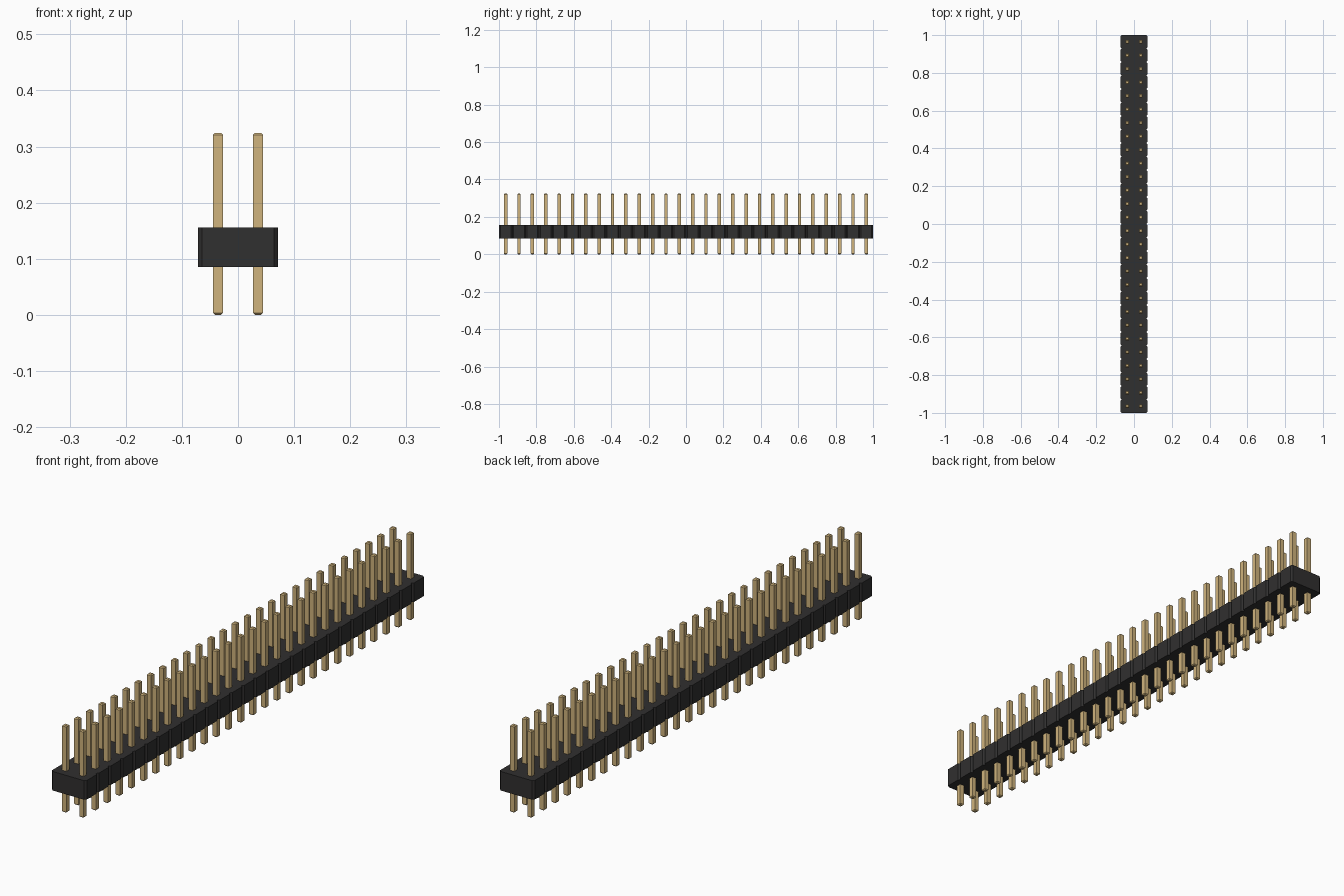
import bpy, bmesh

cube = bpy.data.objects.get("Cube")
if cube:
    bpy.data.objects.remove(cube, do_unlink=True)

COUNT = 28                  # pin pairs
PITCH = 2.0 / COUNT
BASE_Z, TOP_Z = 0.085, 0.156
PIN_TOP = 0.3245
PIN_HALF = 0.009
PIN_CHAMFER = 0.0036
NOTCH = PITCH / 10


def material(name, colour):
    m = bpy.data.materials.new(name)
    m.use_nodes = True
    m.diffuse_color = colour
    m.node_tree.nodes["Principled BSDF"].inputs["Base Color"].default_value = colour
    return m


def add_object(name, bm, mat):
    bmesh.ops.recalc_face_normals(bm, faces=bm.faces)
    mesh = bpy.data.meshes.new(name)
    bm.to_mesh(mesh)
    bm.free()
    mesh.materials.append(mat)
    obj = bpy.data.objects.new(name, mesh)
    bpy.context.collection.objects.link(obj)
    return obj


black = material("black plastic", (0.030, 0.029, 0.029, 1))
gold = material("gold metal", (0.63, 0.456, 0.205, 1))

# Housing: notched outline, one chamfered segment per pin pair, extruded upward
right_side = []
for i in range(COUNT):
    y0, y1 = -1 + i * PITCH, -1 + (i + 1) * PITCH
    right_side += [(PITCH - NOTCH, y0), (PITCH, y0 + NOTCH), (PITCH, y1 - NOTCH)]
right_side.append((PITCH - NOTCH, 1.0))
outline = right_side + [(-x, y) for x, y in reversed(right_side)]

bm = bmesh.new()
base = bm.faces.new([bm.verts.new((x, y, BASE_Z)) for x, y in outline])
result = bmesh.ops.extrude_face_region(bm, geom=[base], use_keep_orig=True)
top = [v for v in result["geom"] if isinstance(v, bmesh.types.BMVert)]
bmesh.ops.translate(bm, verts=top, vec=(0, 0, TOP_Z - BASE_Z))
add_object("housing", bm, black)


# Pins: square posts with chamfered tips, repeated along each row
def pin_row(name, x):
    bm = bmesh.new()
    tip = PIN_HALF - PIN_CHAMFER
    levels = [(0, tip), (PIN_CHAMFER, PIN_HALF),
              (PIN_TOP - PIN_CHAMFER, PIN_HALF), (PIN_TOP, tip)]
    rings = [[bm.verts.new((sx * h, sy * h, z))
              for sx, sy in ((-1, -1), (1, -1), (1, 1), (-1, 1))]
             for z, h in levels]
    for a, b in zip(rings, rings[1:]):
        for i in range(4):
            j = (i + 1) % 4
            bm.faces.new((a[i], a[j], b[j], b[i]))
    bm.faces.new(rings[0][::-1])
    bm.faces.new(rings[-1])
    row = add_object(name, bm, gold)
    row.location = (x, -1 + PITCH / 2, 0)
    array = row.modifiers.new("pin spacing", 'ARRAY')
    array.count = COUNT
    array.use_relative_offset = False
    array.use_constant_offset = True
    array.constant_offset_displace = (0, PITCH, 0)


pin_row("left_pin_row", PITCH / 2)
pin_row("right_pin_row", -PITCH / 2)
